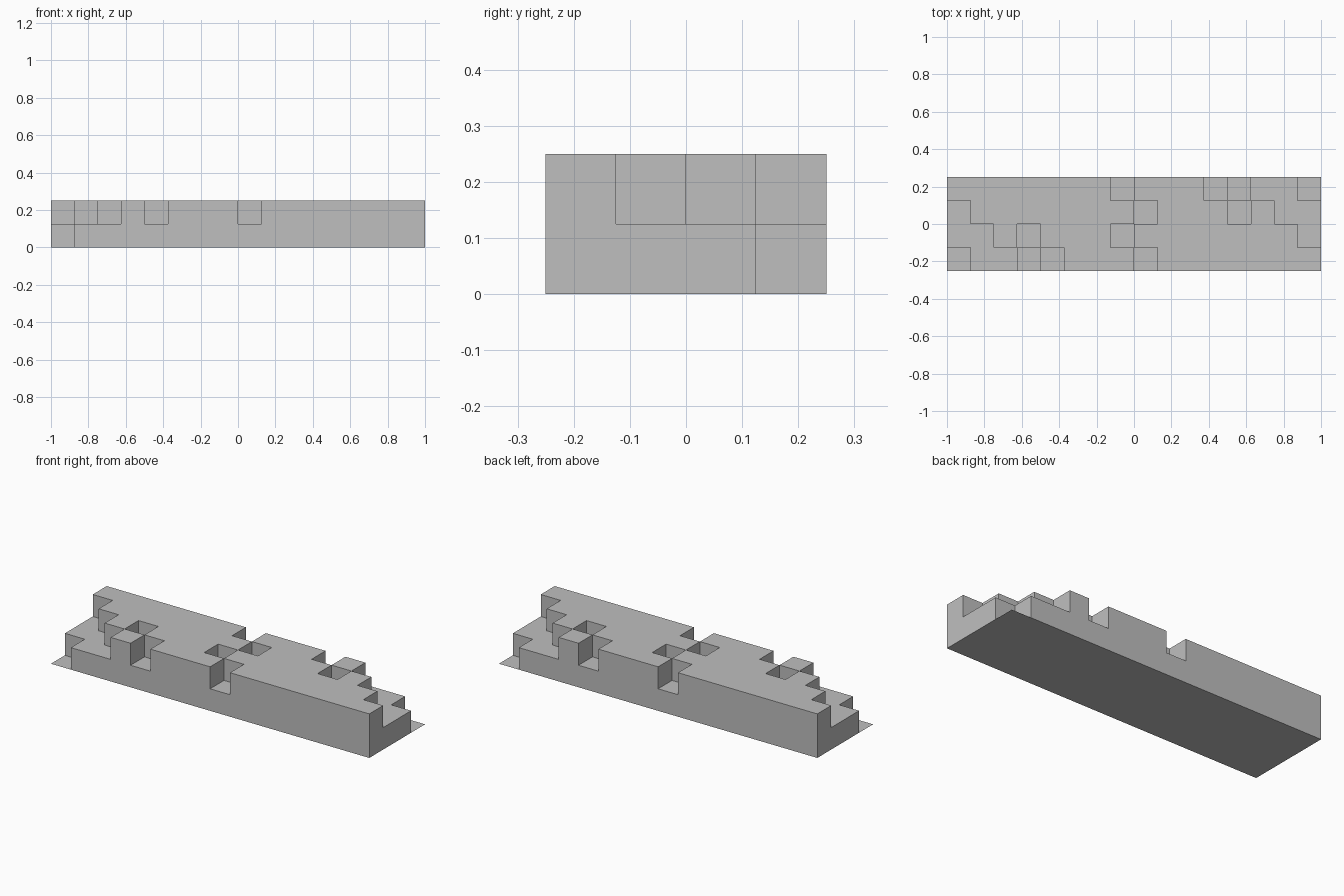
import bpy
import bmesh
from mathutils import Vector

if "Cube" in bpy.data.objects:
    bpy.data.objects.remove(bpy.data.objects["Cube"], do_unlink=True)

CELL = 0.125
COLS, ROWS = 16, 4

# Block heights of the left half, back row first; the right half is the same
# pattern turned half way round.
LEFT_HALF = ["22222221",
             "12222222",
             "11212221",
             "01121222"]


def height(i, j):
    if not (0 <= i < COLS and 0 <= j < ROWS):
        return 0
    if i >= COLS // 2:
        i, j = COLS - 1 - i, ROWS - 1 - j
    return int(LEFT_HALF[ROWS - 1 - j][i])


def point(i, j, k):
    return Vector(((i - COLS / 2) * CELL, (j - ROWS / 2) * CELL, k * CELL))


def quad(bm, *corners):
    bm.faces.new([bm.verts.new(point(*c)) for c in corners])


def make_object(name, bm, material):
    mesh = bpy.data.meshes.new(name)
    bm.to_mesh(mesh)
    bm.free()
    mesh.materials.append(material)
    obj = bpy.data.objects.new(name, mesh)
    bpy.context.collection.objects.link(obj)
    return obj


# Plain stone colour
stone = bpy.data.materials.new("stone_grey")
stone.use_nodes = True
grey = (0.52, 0.52, 0.52, 1)
stone.diffuse_color = grey
stone.node_tree.nodes["Principled BSDF"].inputs["Base Color"].default_value = grey

# Broken wall: a top on every column and a wall wherever a neighbour is lower
bm = bmesh.new()
for i in range(COLS):
    for j in range(ROWS):
        h = height(i, j)
        if h == 0:
            continue
        ring = [(i, j), (i + 1, j), (i + 1, j + 1), (i, j + 1)]
        quad(bm, *[(x, y, h) for x, y in ring])
        for n, (di, dj) in enumerate([(0, -1), (1, 0), (0, 1), (-1, 0)]):
            a, b = ring[n], ring[(n + 1) % 4]
            for k in range(height(i + di, j + dj), h):
                quad(bm, (*a, k), (*b, k), (*b, k + 1), (*a, k + 1))
bmesh.ops.remove_doubles(bm, verts=bm.verts, dist=CELL / 100)
make_object("broken_wall", bm, stone)

# Flat underside, covering the whole footprint
bm = bmesh.new()
quad(bm, (0, 0, 0), (0, ROWS, 0), (COLS, ROWS, 0), (COLS, 0, 0))
make_object("underside", bm, stone)
